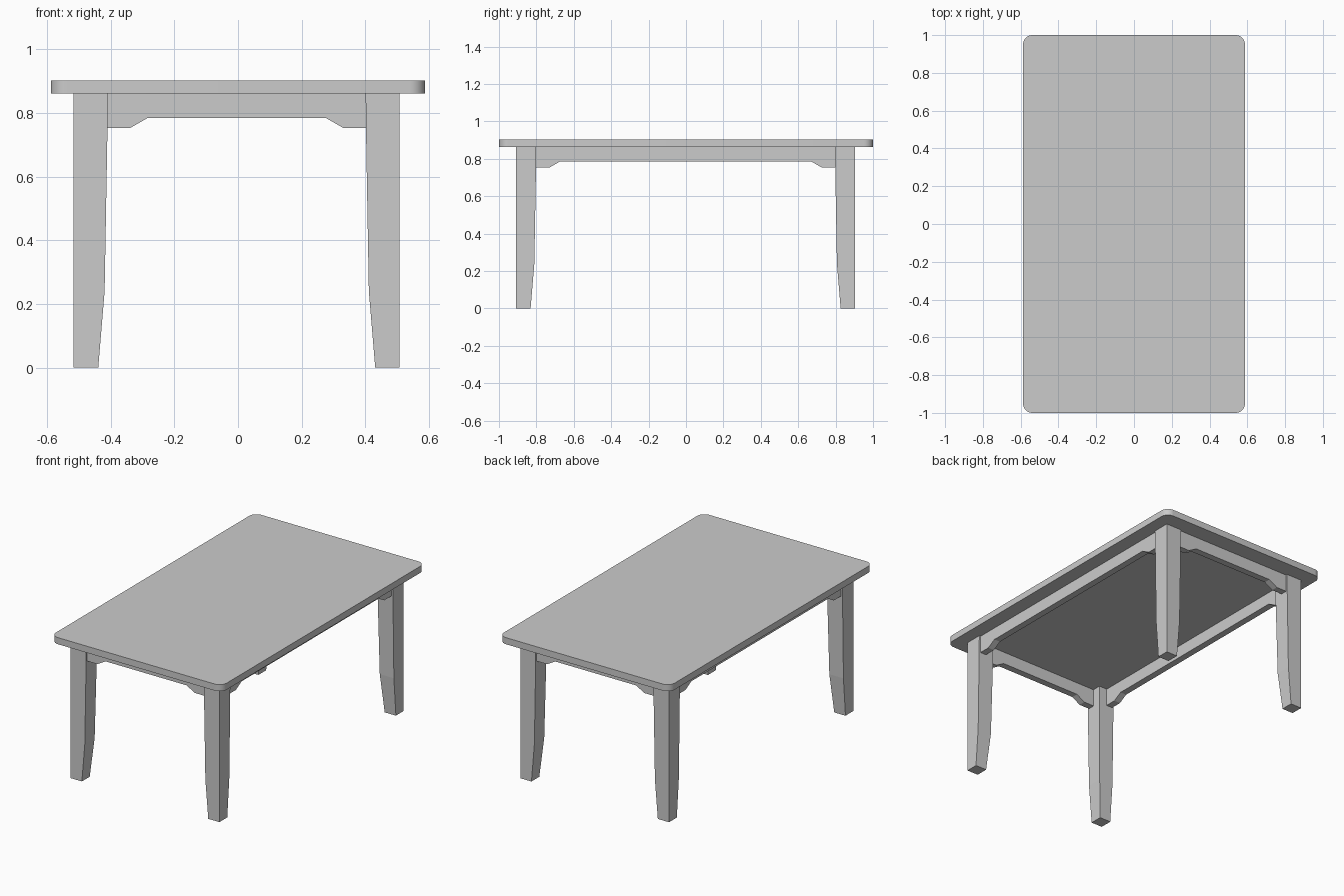
import bpy, bmesh
from mathutils import Vector

if "Cube" in bpy.data.objects:
    bpy.data.objects.remove(bpy.data.objects["Cube"])

CX, CY = -0.004, -0.002      # small offset of the base under the top
Z_UNDER, Z_TOP = 0.862, 0.903
LEG_X, LEG_Y = 0.512, 0.906  # outer leg faces


def make_object(name, bm):
    bmesh.ops.recalc_face_normals(bm, faces=bm.faces)
    mesh = bpy.data.meshes.new(name)
    bm.to_mesh(mesh)
    bm.free()
    obj = bpy.data.objects.new(name, mesh)
    bpy.context.collection.objects.link(obj)
    return obj


# Table top: slab with rounded vertical corners
bm = bmesh.new()
bmesh.ops.create_cube(bm, size=1)
bmesh.ops.scale(bm, vec=(1.176, 2.0, Z_TOP - Z_UNDER), verts=bm.verts)
bmesh.ops.translate(bm, vec=(0, 0, (Z_TOP + Z_UNDER) / 2), verts=bm.verts)
corners = [e for e in bm.edges if abs((e.verts[0].co - e.verts[1].co).z) > 0.01]
bmesh.ops.bevel(bm, geom=corners, offset=0.05, segments=8, profile=0.5, affect='EDGES')
top = make_object("table_top", bm)
bpy.context.view_layer.objects.active = top
top.select_set(True)
bpy.ops.object.shade_smooth_by_angle(angle=0.6)


# Legs: square sections tapering on the two inner faces
def leg(name, sx, sy):
    bm = bmesh.new()
    rings = []
    for z, w in [(0, 0.077), (0.24, 0.097), (0.75, 0.106), (Z_UNDER, 0.107)]:
        rings.append([bm.verts.new((CX + sx * (LEG_X - a * w), CY + sy * (LEG_Y - b * w), z))
                      for a, b in ((0, 0), (1, 0), (1, 1), (0, 1))])
    for lo, hi in zip(rings, rings[1:]):
        for i in range(4):
            j = (i + 1) % 4
            bm.faces.new((lo[i], lo[j], hi[j], hi[i]))
    bm.faces.new(rings[0])
    bm.faces.new(rings[-1])
    make_object(name, bm)


for sx, side in ((-1, "left"), (1, "right")):
    for sy, end in ((-1, "front"), (1, "back")):
        leg(f"{end}_{side}_leg", sx, sy)


# Aprons: board with a lowered bracket at each end
def apron(name, along, across, half, outer, sign):
    half_profile = [(half, Z_UNDER), (half, 0.753), (half - 0.071, 0.753), (half - 0.127, 0.785)]
    profile = half_profile + [(-u, z) for u, z in reversed(half_profile)]
    bm = bmesh.new()
    base = Vector((CX, CY, 0)) + across * sign * outer
    face = bm.faces.new([bm.verts.new(base + along * u + Vector((0, 0, z))) for u, z in profile])
    ext = bmesh.ops.extrude_face_region(bm, geom=[face], use_keep_orig=True)
    moved = [v for v in ext["geom"] if isinstance(v, bmesh.types.BMVert)]
    bmesh.ops.translate(bm, vec=across * -sign * 0.042, verts=moved)
    make_object(name, bm)


X, Y = Vector((1, 0, 0)), Vector((0, 1, 0))
for sign, end, side in ((-1, "front", "left"), (1, "back", "right")):
    apron(f"{end}_apron", X, Y, LEG_X - 0.106, LEG_Y - 0.01, sign)
    apron(f"{side}_apron", Y, X, LEG_Y - 0.106, LEG_X - 0.01, sign)
